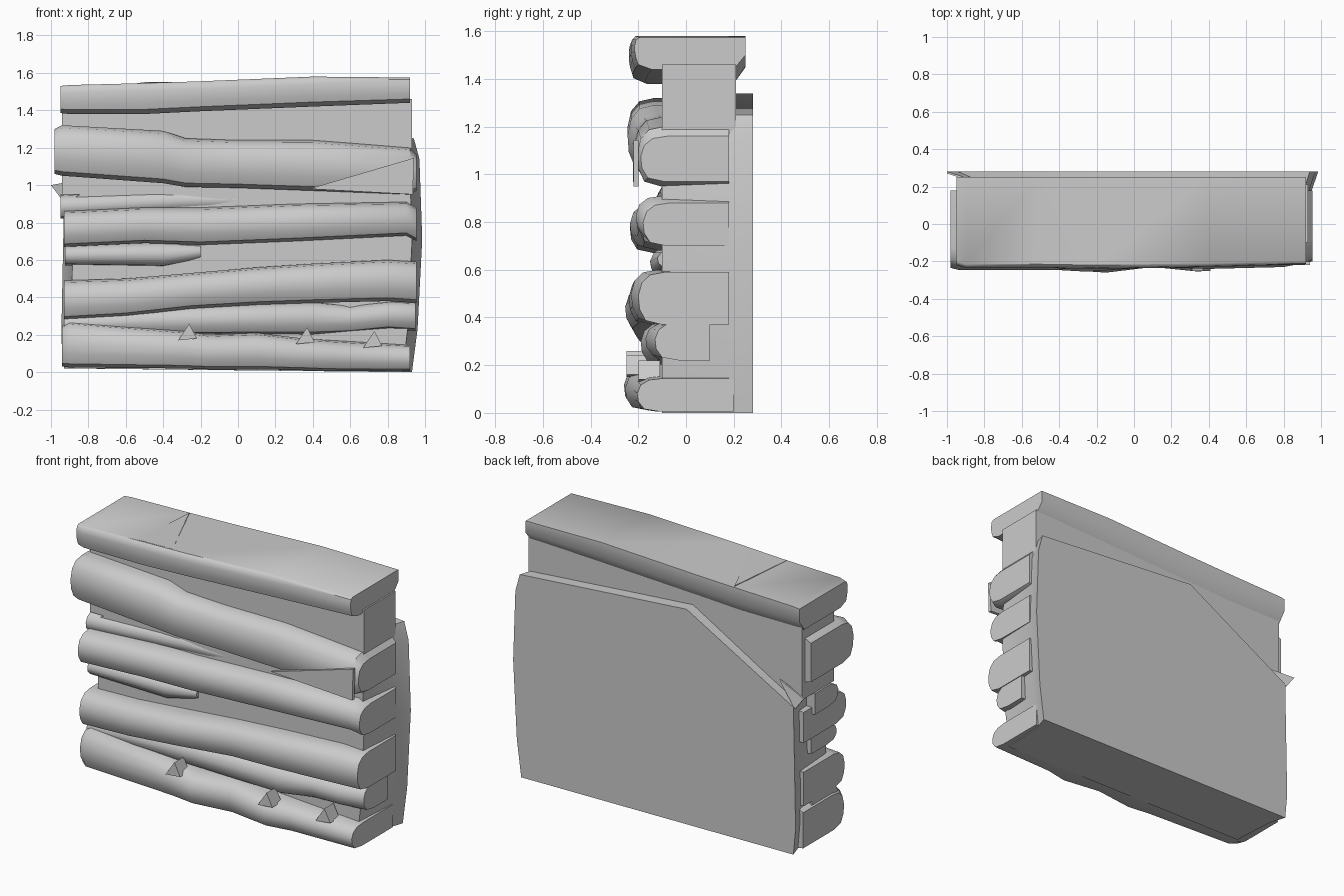
import bpy, bmesh, math

def finish(name, bm, angle=40):
    bmesh.ops.recalc_face_normals(bm, faces=bm.faces)
    me = bpy.data.meshes.new(name)
    bm.to_mesh(me)
    bm.free()
    ob = bpy.data.objects.new(name, me)
    bpy.context.collection.objects.link(ob)
    bpy.ops.object.select_all(action='DESELECT')
    ob.select_set(True)
    bpy.context.view_layer.objects.active = ob
    bpy.ops.object.shade_smooth_by_angle(angle=math.radians(angle))
    return ob

def loft(name, rings):
    bm = bmesh.new()
    vs = [[bm.verts.new(p) for p in r] for r in rings]
    n = len(vs[0])
    for a, b in zip(vs, vs[1:]):
        for i in range(n):
            j = (i + 1) % n
            bm.faces.new((a[i], a[j], b[j], b[i]))
    bm.faces.new(vs[0])
    bm.faces.new(vs[-1][::-1])
    return finish(name, bm)

# front bulge of a stone course: (distance behind the front, height fraction)
BULGE = [(.10, 0), (.03, .08), (.005, .3), (0, .55), (.015, .8), (.05, .95), (.11, 1)]

def course(name, stations, back=.18, back_round=0, bulge=BULGE):
    rings = []
    for x, z0, z1, yf in stations:
        h = z1 - z0
        ring = [(x, yf + d, z0 + h * f) for d, f in bulge]
        ring += [(x, back, z1), (x, back, z0 + h * .45), (x, back - back_round, z0)]
        rings.append(ring)
    return loft(name, rings)

def flap(name, pts, off):
    bm = bmesh.new()
    lo = [bm.verts.new(p) for p in pts]
    hi = [bm.verts.new([a + b for a, b in zip(p, off)]) for p in pts]
    n = len(pts)
    bm.faces.new(lo)
    bm.faces.new(hi[::-1])
    for i in range(n):
        bm.faces.new((lo[i], lo[(i + 1) % n], hi[(i + 1) % n], hi[i]))
    return finish(name, bm)

# main block with the flat back and its cut corner
outline = [(.93, 0), (.96, .23), (.985, .71), (.97, 1.14), (.94, 1.25),
           (-.2, 1.34), (-.93, .93), (-.945, .18), (-.93, .02)]
loft("core_block", [[(x * s, y, z) for x, z in outline]
                    for y, s in ((.28, 1), (.18, .965), (-.1, .945))])

# recessed neck under the top course
course("upper_core", [(-.94, .95, 1.41, -.10), (-.3, .95, 1.42, -.10),
                      (.35, .95, 1.44, -.10), (.93, 1.0, 1.46, -.10)], .21, 0,
       [(0, f) for _, f in BULGE])

# top course
TOP = [(.07, 0), (.015, .15), (.005, .35), (0, .55), (0, .75), (.005, .92), (.02, 1)]
course("top_course", [(-.95, 1.385, 1.53, -.22), (-.9, 1.38, 1.535, -.235),
                      (-.5, 1.38, 1.545, -.235), (-.2, 1.395, 1.555, -.24),
                      (.4, 1.42, 1.58, -.23), (.92, 1.44, 1.575, -.215)], .25, .05, TOP)

# second course, thicker at its left end
course("second_course", [(-.98, 1.06, 1.30, -.235), (-.94, 1.05, 1.32, -.245),
                         (-.4, 1.01, 1.29, -.245), (-.28, .99, 1.25, -.225),
                         (.0, .985, 1.24, -.22), (.4, .97, 1.24, -.215),
                         (.92, .95, 1.20, -.205), (.955, .97, 1.16, -.19)])

# third course
course("third_course", [(-.93, .67, .86, -.235), (-.5, .69, .88, -.235),
                        (-.2, .68, .88, -.21), (.3, .70, .90, -.205),
                        (.9, .73, .91, -.21), (.955, .70, .88, -.18)])
course("third_course_ledge", [(-.925, .57, .68, -.15), (-.4, .56, .70, -.15),
                              (-.2, .6, .69, -.12)], .1)
course("third_course_cap", [(-.95, .82, .95, -.13), (-.3, .85, .985, -.11),
                            (.3, .88, .95, -.09)], .1)

# fourth course
course("fourth_course", [(-.93, .28, .49, -.22), (-.6, .30, .50, -.235),
                         (-.25, .34, .53, -.255), (.1, .36, .56, -.23),
                         (.4, .37, .58, -.24), (.8, .38, .60, -.23),
                         (.955, .37, .59, -.20)])
course("lower_filler", [(-.93, .20, .31, -.15), (-.2, .2, .36, -.17),
                        (.4, .2, .38, -.19), (.6, .21, .36, -.14),
                        (.8, .23, .38, -.17), (.95, .22, .38, -.13)], .1)

# bottom course
course("bottom_course", [(-.94, .03, .25, -.20), (-.9, .025, .27, -.23),
                         (-.3, .02, .22, -.25), (-.15, .015, .20, -.26),
                         (.1, .015, .21, -.23), (.35, .01, .18, -.255),
                         (.5, .005, .17, -.22), (.92, .005, .145, -.205)], .2)

# thin stray shards on the surface
flap("front_shard", [(.38, -.222, .98), (.94, -.22, 1.145), (.935, -.22, .95)], (0, .02, 0))
flap("left_shard", [(-1, .27, 1.0), (-.94, .27, .92), (-.78, .2, 1.04)], (0, .01, 0))
flap("top_shard", [(-.5, .24, 1.55), (-.54, -.21, 1.545), (-.3, -.21, 1.552)], (0, 0, -.01))
for i, (x, z, y) in enumerate([(-.27, .19, -.25), (.36, .17, -.25), (.72, .15, -.2)]):
    flap("chip_%d" % i, [(x - .05, y, z - .02), (x + .05, y, z - .01), (x + .01, y, z + .07)],
         (0, .09, 0))
